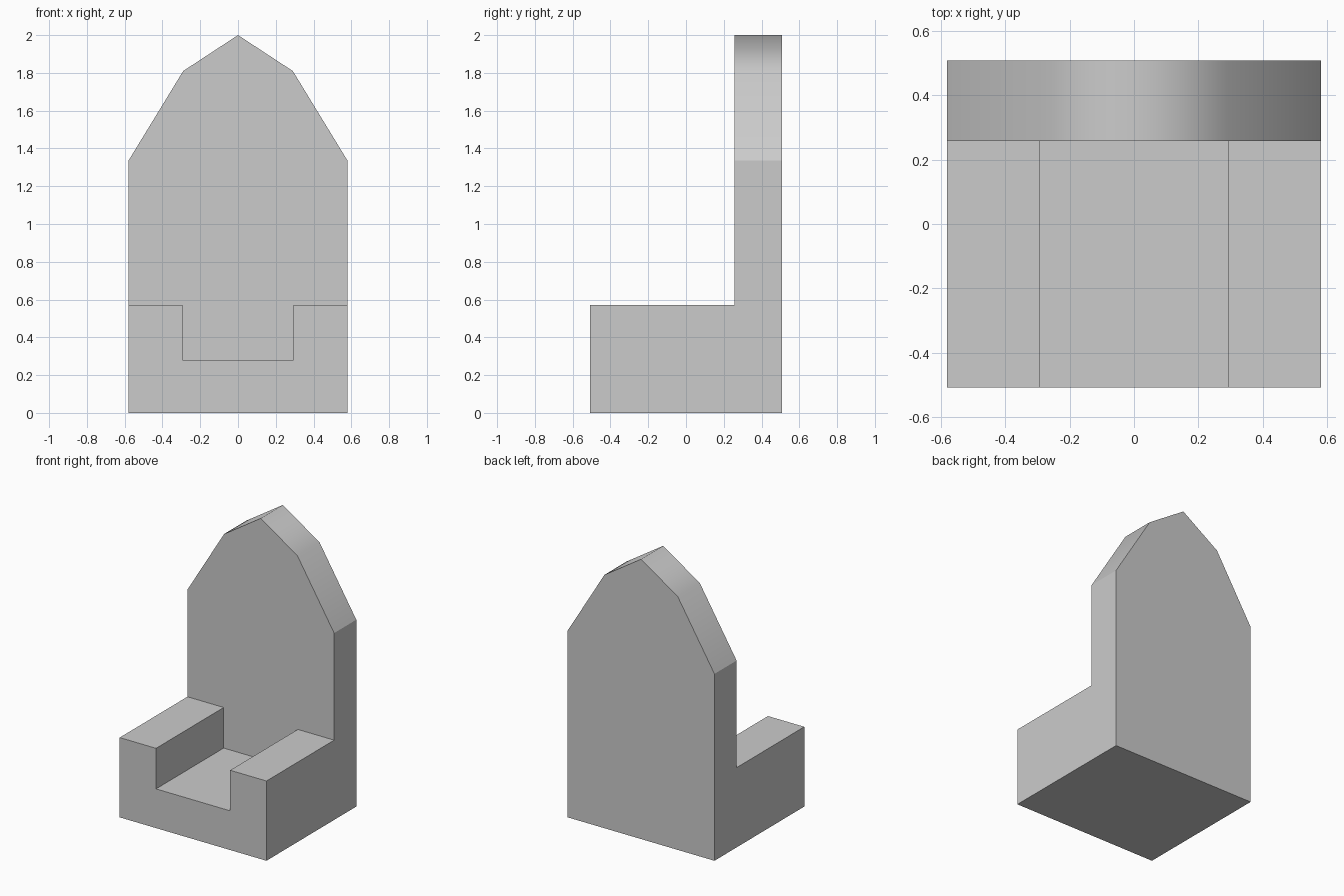
import bpy, bmesh

if "Cube" in bpy.data.objects:
    bpy.data.objects.remove(bpy.data.objects["Cube"])

W, INNER = 0.58, 0.293            # half width, half width of seat recess
FRONT, MID, BACK = -0.507, 0.257, 0.507
ARM, SEAT, SHOULDER = 0.57, 0.28, 1.335

# Profiles in the x-z plane
seat_line = [(-W, ARM), (-INNER, ARM), (-INNER, SEAT),
             (INNER, SEAT), (INNER, ARM), (W, ARM)]
arch = [(W, SHOULDER), (0.29, 1.81), (0, 2), (-0.29, 1.81), (-W, SHOULDER)]
floor_line = [(-W, 0), (W, 0)]

bm = bmesh.new()


def face(points, smooth=False):
    f = bm.faces.new([bm.verts.new(p) for p in points])
    f.smooth = smooth


def cap(profile, y):
    face([(x, y, z) for x, z in profile])


def strip(profile, y0, y1, smooth=False):
    for (xa, za), (xb, zb) in zip(profile, profile[1:]):
        face([(xa, y0, za), (xb, y0, zb), (xb, y1, zb), (xa, y1, za)], smooth)


# Front of the base, front of the backrest, rear wall
cap(floor_line + seat_line[::-1], FRONT)
cap(seat_line + arch, MID)
cap(floor_line + arch, BACK)

# Arm tops and seat recess, pointed arch, underside
strip(seat_line, FRONT, MID)
strip(arch, MID, BACK, smooth=True)
strip(floor_line, FRONT, BACK)

# L-shaped sides
side = [(FRONT, 0), (BACK, 0), (BACK, SHOULDER),
        (MID, SHOULDER), (MID, ARM), (FRONT, ARM)]
for x in (-W, W):
    face([(x, y, z) for y, z in side])

# Weld the shell
bmesh.ops.remove_doubles(bm, verts=bm.verts, dist=0.0001)
bmesh.ops.recalc_face_normals(bm, faces=bm.faces)
mesh = bpy.data.meshes.new("high_back_seat")
bm.to_mesh(mesh)
bm.free()
bpy.context.collection.objects.link(bpy.data.objects.new("high_back_seat", mesh))
